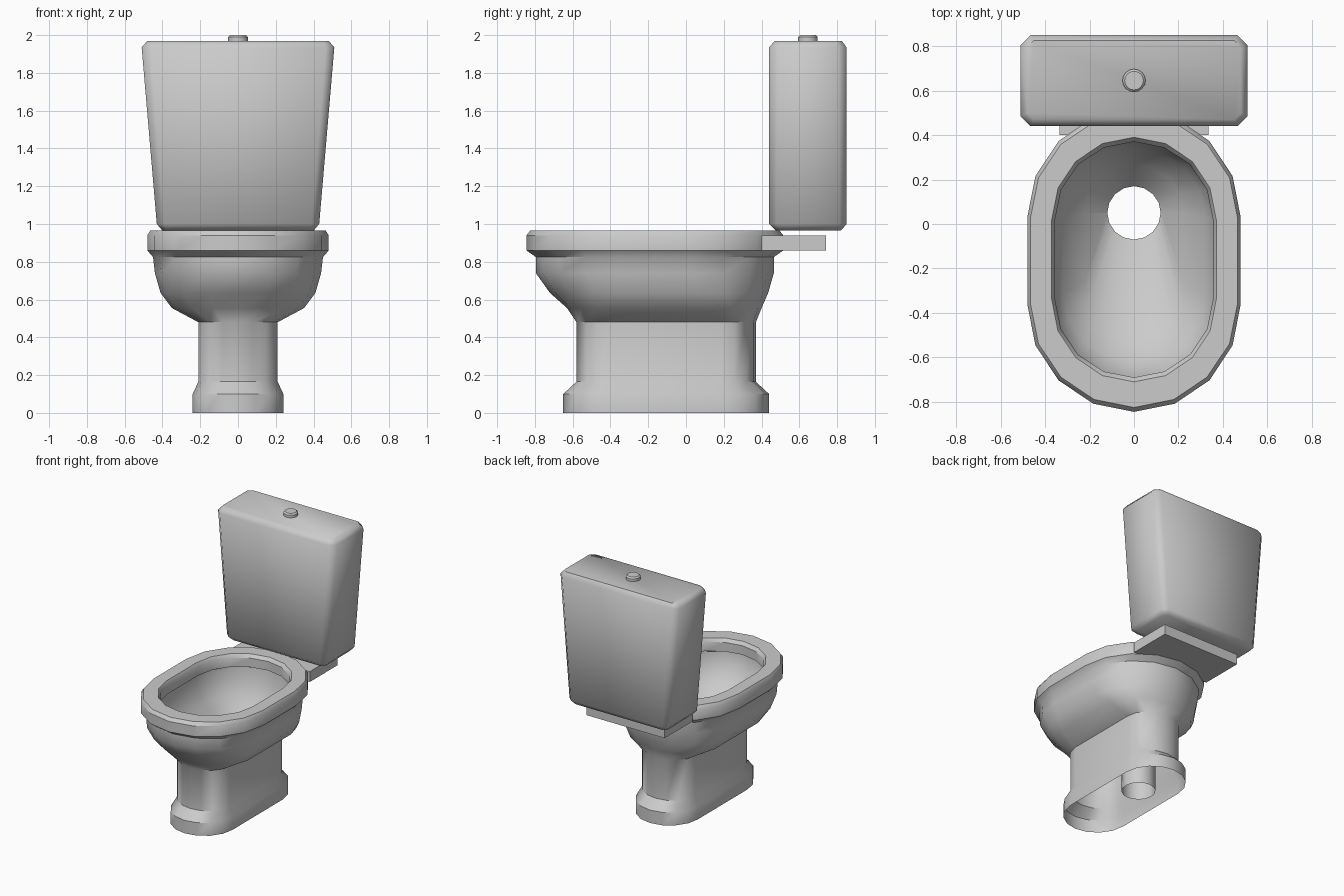
import bpy
from math import sin, cos, pi, radians

if "Cube" in bpy.data.objects:
    bpy.data.objects.remove(bpy.data.objects["Cube"])


def finish(name, rings, caps, angle):
    """Skin a stack of equal-length rings and shade it smooth by angle."""
    n = len(rings[0])
    verts = [v for r in rings for v in r]
    faces = [(k * n + i, k * n + (i + 1) % n, (k + 1) * n + (i + 1) % n, (k + 1) * n + i)
             for k in range(len(rings) - 1) for i in range(n)]
    if caps:
        faces.append(tuple(reversed(range(n))))
        faces.append(tuple(range(len(verts) - n, len(verts))))
    mesh = bpy.data.meshes.new(name)
    mesh.from_pydata(verts, [], faces)
    ob = bpy.data.objects.new(name, mesh)
    bpy.context.collection.objects.link(ob)
    bpy.ops.object.select_all(action='DESELECT')
    ob.select_set(True)
    bpy.context.view_layer.objects.active = ob
    bpy.ops.object.shade_smooth_by_angle(angle=radians(angle))
    return ob


def stadium(z, rx, ry, front, back, seg=8):
    """Oval ring: two half ellipses centred at y=front and y=back."""
    arc = [pi * i / seg for i in range(seg + 1)]
    return ([(rx * cos(a), back + ry * sin(a), z) for a in arc] +
            [(-rx * cos(a), front - ry * sin(a), z) for a in arc])


def chamfered(z, hx, y0, y1, c):
    """Rectangle ring with cut corners."""
    return [(hx, y0 + c, z), (hx, y1 - c, z), (hx - c, y1, z), (c - hx, y1, z),
            (-hx, y1 - c, z), (-hx, y0 + c, z), (c - hx, y0, z), (hx - c, y0, z)]


# Pedestal, bowl, rim, bowl interior and drain as one continuous shell
profile = [
    # foot and neck
    (0.00, 0.24, 0.24, -0.41, 0.20),
    (0.10, 0.24, 0.24, -0.41, 0.20),
    (0.165, 0.21, 0.18, -0.40, 0.19),
    (0.48, 0.21, 0.18, -0.40, 0.19),
    # outer bowl
    (0.555, 0.35, 0.25, -0.38, 0.15),
    (0.635, 0.41, 0.37, -0.35, 0.065),
    (0.74, 0.44, 0.435, -0.36, 0.03),
    (0.825, 0.45, 0.435, -0.36, 0.03),
    # rim
    (0.86, 0.48, 0.485, -0.36, 0.03),
    (0.94, 0.48, 0.485, -0.36, 0.03),
    (0.965, 0.465, 0.465, -0.36, 0.03),
    (0.965, 0.37, 0.37, -0.34, 0.02),
    (0.94, 0.355, 0.35, -0.34, 0.02),
    (0.87, 0.355, 0.35, -0.34, 0.02),
    # inner bowl
    (0.86, 0.375, 0.37, -0.34, 0.02),
    (0.78, 0.37, 0.36, -0.34, 0.02),
    (0.66, 0.32, 0.31, -0.31, 0.03),
    (0.56, 0.22, 0.22, -0.26, 0.05),
    (0.45, 0.12, 0.12, 0.05, 0.05),
    # drain pipe
    (0.00, 0.12, 0.12, 0.049, 0.051),
]
finish("bowl_and_pedestal", [stadium(*p) for p in profile], False, 35)

# Shelf carrying the tank
shelf = [[(0.335, 0.40, z), (0.335, 0.74, z), (-0.335, 0.74, z), (-0.335, 0.40, z)]
         for z in (0.86, 0.94)]
finish("tank_shelf", shelf, True, 30)

# Tapered tank with chamfered edges
finish("tank", [
    chamfered(0.965, 0.40, 0.475, 0.82, 0.03),
    chamfered(1.00, 0.43, 0.44, 0.85, 0.04),
    chamfered(1.935, 0.51, 0.44, 0.85, 0.045),
    chamfered(1.97, 0.48, 0.47, 0.825, 0.03),
], True, 50)

# Flush button
finish("flush_button", [stadium(z, r, r, 0.645, 0.645)[:8] + stadium(z, r, r, 0.645, 0.645)[9:17]
                        for z, r in ((1.96, 0.052), (1.99, 0.052), (2.0, 0.042))], True, 35)
